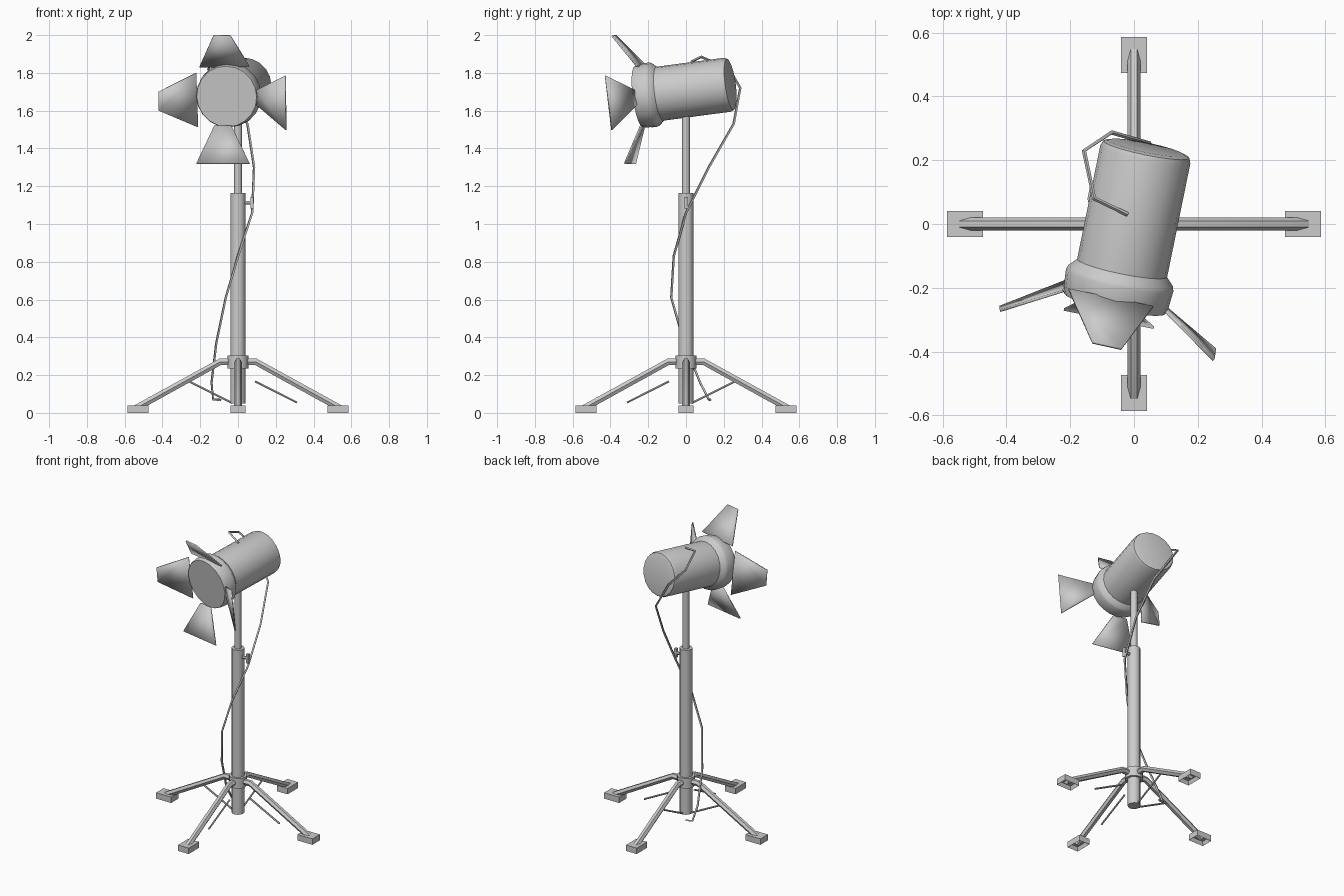
import bpy, bmesh, math
from mathutils import Vector, Matrix

if "Cube" in bpy.data.objects:
    bpy.data.objects.remove(bpy.data.objects["Cube"])


def finish(name, bm, matrix=None, angle=35):
    bmesh.ops.recalc_face_normals(bm, faces=bm.faces)
    me = bpy.data.meshes.new(name)
    bm.to_mesh(me)
    bm.free()
    ob = bpy.data.objects.new(name, me)
    bpy.context.collection.objects.link(ob)
    if matrix:
        ob.matrix_world = matrix
    smooth(ob, angle)
    return ob


def smooth(ob, angle=35):
    bpy.ops.object.select_all(action='DESELECT')
    ob.select_set(True)
    bpy.context.view_layer.objects.active = ob
    bpy.ops.object.shade_smooth_by_angle(angle=math.radians(angle))


def lathe(name, profile, sides=16, matrix=None):
    """Closed solid from (radius, height) pairs turned about local z."""
    bm = bmesh.new()
    rings = [[bm.verts.new((r * math.cos(2 * math.pi * i / sides),
                            r * math.sin(2 * math.pi * i / sides), z))
              for i in range(sides)] for r, z in profile]
    for a, b in zip(rings, rings[1:]):
        for i in range(sides):
            j = (i + 1) % sides
            bm.faces.new((a[i], a[j], b[j], b[i]))
    bm.faces.new(rings[0])
    bm.faces.new(rings[-1])
    return finish(name, bm, matrix)


def tube(name, points, radius, res=1):
    cu = bpy.data.curves.new(name, 'CURVE')
    cu.dimensions = '3D'
    cu.bevel_depth = radius
    cu.bevel_resolution = res
    cu.use_fill_caps = True
    sp = cu.splines.new('POLY')
    sp.points.add(len(points) - 1)
    for p, co in zip(sp.points, points):
        p.co = (*co, 1)
    ob = bpy.data.objects.new(name, cu)
    bpy.context.collection.objects.link(ob)
    bpy.ops.object.select_all(action='DESELECT')
    ob.select_set(True)
    bpy.context.view_layer.objects.active = ob
    bpy.ops.object.convert(target='MESH')
    ob = bpy.context.view_layer.objects.active
    smooth(ob, 50)
    return ob


def flap(name, corners):
    bm = bmesh.new()
    bm.faces.new([bm.verts.new(c) for c in corners])
    ob = finish(name, bm)
    mod = ob.modifiers.new("thickness", 'SOLIDIFY')
    mod.thickness = 0.008
    mod.offset = 0
    return ob


# Telescopic pole and leg collar
lathe("outer_pole", [(0.04, 0.05), (0.04, 1.165)], 12)
lathe("inner_pole", [(0.021, 1.15), (0.021, 1.6)], 12)
lathe("leg_collar", [(0.056, 0.235), (0.056, 0.303)], 12)

# Clamp knob on the outer pole
tube("knob_stem", [(0.03, 0, 1.112), (0.07, 0, 1.112)], 0.01)
bm = bmesh.new()
bmesh.ops.create_cube(bm, size=1, matrix=Matrix.Translation((0.074, 0, 1.112)) @ Matrix.Diagonal((0.016, 0.02, 0.06, 1)))
finish("knob_wing", bm)

# Four legs with hollow rubber feet
for i, side in enumerate(("right", "back", "left", "front")):
    rot = Matrix.Rotation(i * math.pi / 2, 4, 'Z')
    path = [(0.03, 0, 0.27), (0.095, 0, 0.27), (0.545, 0, 0.022)]
    tube(side + "_leg", [rot @ Vector(p) for p in path], 0.02)
    bm = bmesh.new()
    bmesh.ops.create_cube(bm, size=1, matrix=rot @ Matrix.Translation((0.53, 0, 0.02)) @ Matrix.Diagonal((0.112, 0.08, 0.04, 1)))
    bmesh.ops.recalc_face_normals(bm, faces=bm.faces)
    bottom = [f for f in bm.faces if f.normal.z < -0.9]
    inner = bmesh.ops.inset_region(bm, faces=bottom, thickness=0.012)
    bmesh.ops.translate(bm, verts=bottom[0].verts, vec=(0, 0, 0.025))
    finish(side + "_foot", bm)

# Thin brace rods under the legs
for side, a, b in (("right", (0.09, 0, 0.167), (0.312, 0, 0.055)),
                   ("left", (-0.26, 0, 0.167), (-0.03, 0, 0.052)),
                   ("front", (0, -0.09, 0.167), (0, -0.312, 0.055)),
                   ("back", (0, 0.26, 0.167), (0, 0.03, 0.052))):
    tube(side + "_brace", [a, b], 0.006)

# Lamp housing, turned about its tilted axis from lens to back
lens = Vector((-0.06, -0.25, 1.675))
back = Vector((0.04, 0.24, 1.74))
turn = (back - lens).to_track_quat('Z', 'Y').to_matrix().to_4x4()
lathe("lamp_housing", [(0.162, 0), (0.167, 0.012), (0.172, 0.075), (0.168, 0.09),
                       (0.144, 0.115), (0.144, 0.482), (0.138, 0.498), (0.12, 0.504)],
      20, Matrix.Translation(lens) @ turn)

# Barn doors around the lens
flap("top_barn_door", [(-0.205, -0.205, 1.83), (0.06, -0.26, 1.835),
                       (-0.04, -0.392, 1.997), (-0.13, -0.372, 1.997)])
flap("bottom_barn_door", [(-0.125, -0.22, 1.52), (-0.035, -0.24, 1.52),
                          (0.062, -0.325, 1.32), (-0.22, -0.268, 1.32)])
flap("left_barn_door", [(-0.222, -0.21, 1.80), (-0.212, -0.178, 1.512),
                        (-0.42, -0.26, 1.60), (-0.42, -0.272, 1.70)])
flap("right_barn_door", [(0.10, -0.275, 1.71), (0.10, -0.262, 1.63),
                         (0.255, -0.393, 1.497), (0.25, -0.427, 1.785)])

# Power cable from the lamp down to the floor
tube("power_cable", [(-0.02, 0.03, 1.86), (-0.125, 0.08, 1.885), (-0.157, 0.23, 1.82),
                     (-0.07, 0.287, 1.72), (0.05, 0.252, 1.53), (0.085, 0.12, 1.30),
                     (0.075, 0.0, 1.06), (0.0, -0.065, 0.83), (-0.065, -0.078, 0.61),
                     (-0.115, -0.01, 0.37), (-0.14, 0.075, 0.16), (-0.132, 0.12, 0.072),
                     (-0.09, 0.13, 0.068)], 0.007, 0)
